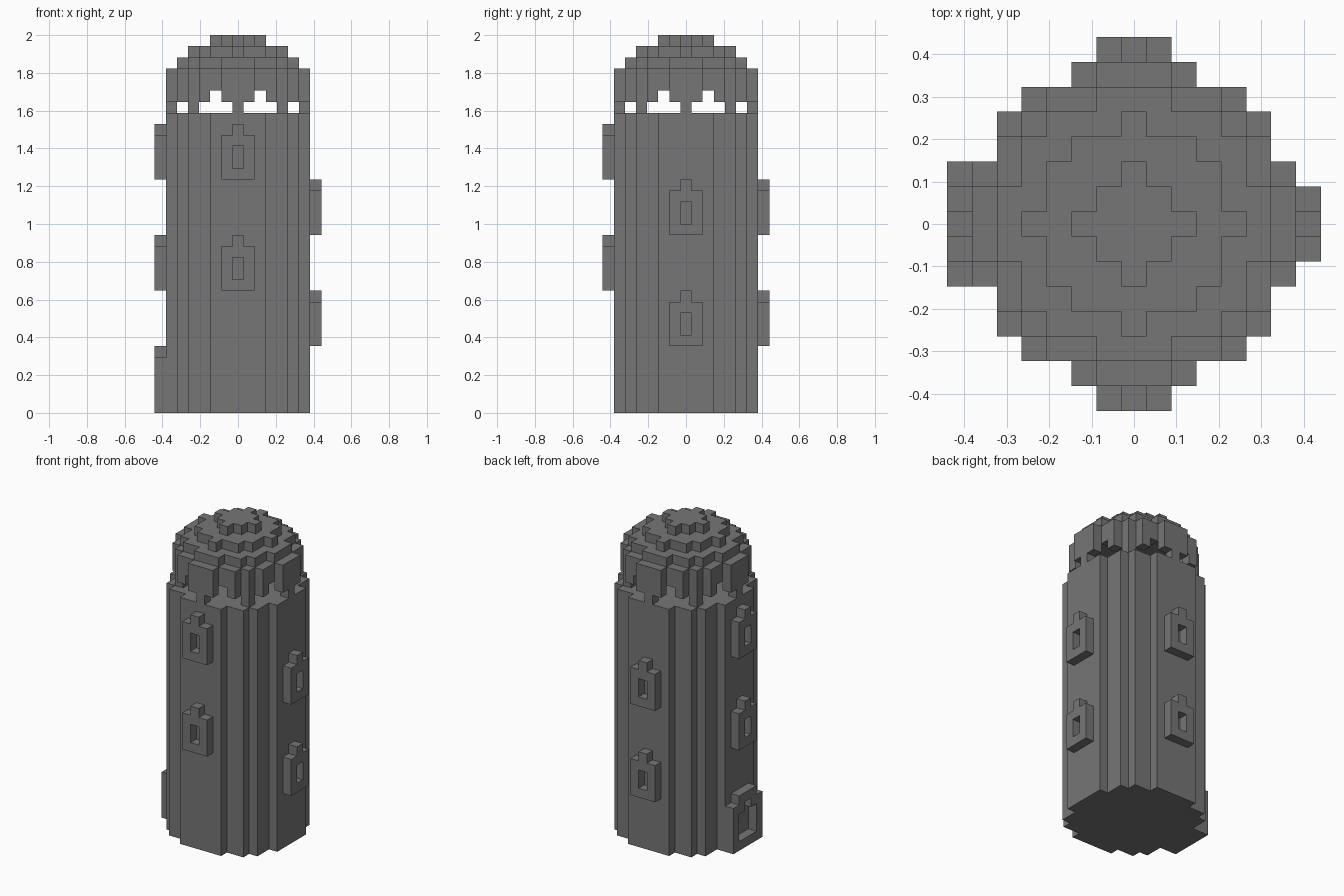
import bpy
import bmesh
from mathutils import Vector

UNIT = 2 / 34      # edge of one block; the tower is 34 blocks tall

cube = bpy.data.objects.get("Cube")
if cube:
    bpy.data.objects.remove(cube, do_unlink=True)

stone = bpy.data.materials.new("grey_stone")
stone.use_nodes = True
GREY = (0.18, 0.18, 0.18, 1)
stone.diffuse_color = GREY
stone.node_tree.nodes["Principled BSDF"].inputs["Base Color"].default_value = GREY


def build_blocks(name, cells):
    """Skin a set of block cells with flat faces, merged where coplanar."""
    bm = bmesh.new()
    for cell in cells:
        centre = Vector(cell) + Vector((0, 0, 0.5))
        for axis in range(3):
            for sign in (-1, 1):
                n = Vector((0, 0, 0))
                n[axis] = sign
                if tuple(int(c) for c in Vector(cell) + n) in cells:
                    continue
                u = Vector((0, 0, 0))
                u[(axis + 1) % 3] = 0.5
                v = n.cross(u)
                mid = centre + n / 2
                corners = (mid - u - v, mid + u - v, mid + u + v, mid - u + v)
                bm.faces.new([bm.verts.new(c * UNIT) for c in corners])
    bmesh.ops.remove_doubles(bm, verts=bm.verts, dist=UNIT / 100)
    bmesh.ops.dissolve_limit(bm, angle_limit=0.01, verts=bm.verts, edges=bm.edges)
    mesh = bpy.data.meshes.new(name)
    bm.to_mesh(mesh)
    bm.free()
    mesh.materials.append(stone)
    obj = bpy.data.objects.new(name, mesh)
    bpy.context.collection.objects.link(obj)
    return obj


def disc(radius_squared):
    span = range(-7, 8)
    return {(x, y) for x in span for y in span if x * x + y * y <= radius_squared}


def stack(plan, bottom, top):
    return {(x, y, z) for x, y in plan for z in range(bottom, top)}


def on_wall(pattern, turns, base):
    """Put a (side, height) pattern on the front wall, then turn it by quarters."""
    cells = set()
    for side, height in pattern:
        x, y = side, -7
        for _ in range(turns):
            x, y = -y, x
        cells.add((x, y, base + height))
    return cells


# Tower shaft
build_blocks("tower_shaft", stack(disc(42), 0, 27))

# Lantern room: eight legs, widening into arches, then a closed ring
wall = disc(37) - disc(28)
legs = {(x, y) for x, y in wall if x * y == 0 or abs(x) == abs(y)}
arches = {(x, y) for x, y in wall if 2 not in (abs(x), abs(y))}
build_blocks("lantern_room", stack(legs, 27, 28) | stack(arches, 28, 29) | stack(wall, 29, 31))

# Stepped dome
build_blocks("dome", stack(disc(28), 31, 32) | stack(disc(16), 32, 33) | stack(disc(4), 33, 34))

# Window frames: front and right pairs staggered against left and back
window = {(s, h) for s in (-1, 0, 1) for h in range(4)} - {(0, 1), (0, 2)} | {(0, 4)}
for turns, wall_name in enumerate(("front", "left", "back", "right")):
    for level, base in zip(("lower", "upper"), (11, 21) if turns in (0, 3) else (6, 16)):
        build_blocks(f"{wall_name}_{level}_window", on_wall(window, turns, base))

# Door frame with a stepped arch
frame = {(s, h) for s in range(-2, 3) for h in range(5)} | {(s, 5) for s in (-1, 0, 1)}
opening = {(s, h) for s in (-1, 0, 1) for h in (1, 2, 3)} | {(0, 4)}
build_blocks("door_frame", on_wall(frame - opening, 3, 0))
